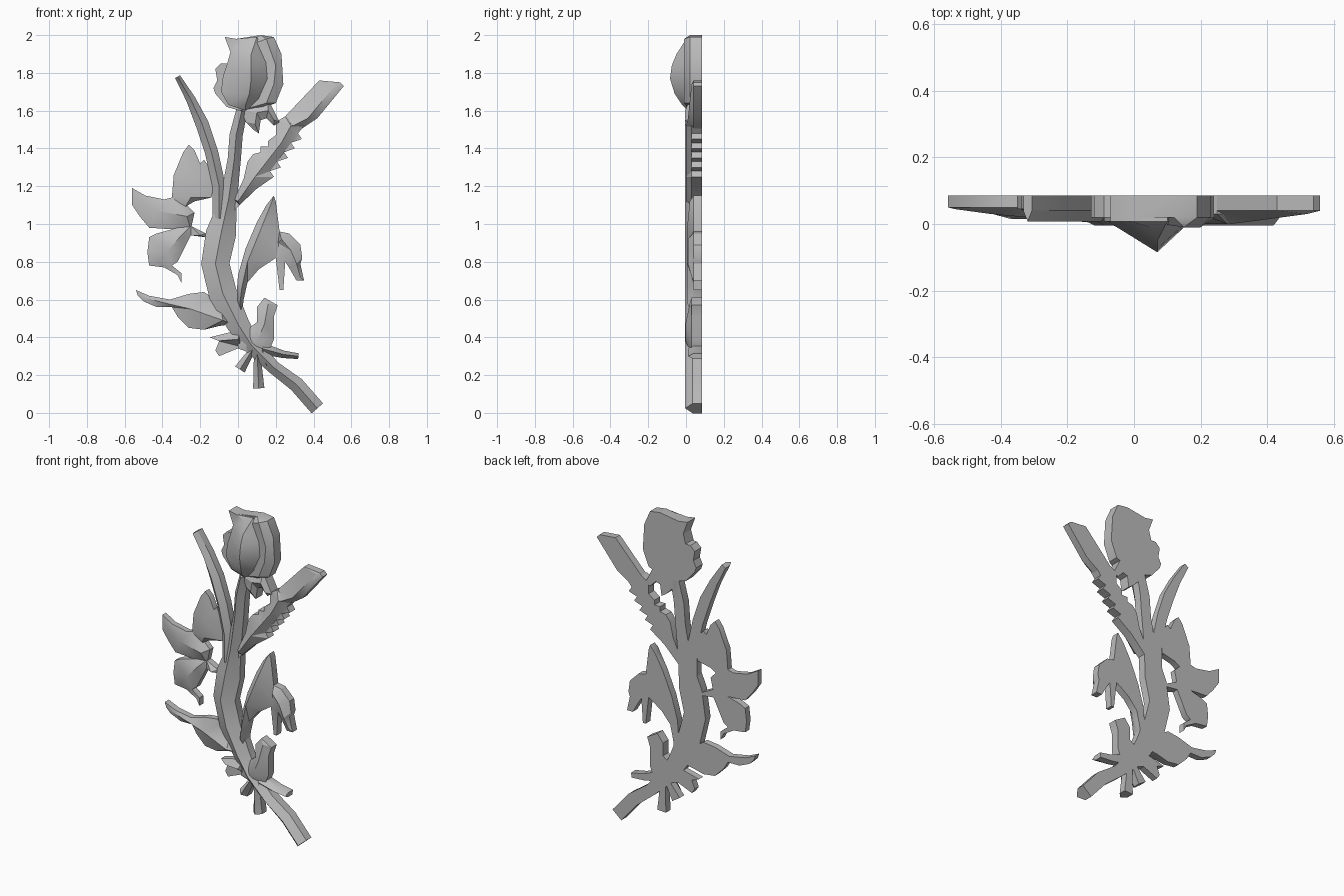
import bpy
import bmesh
import math
from mathutils import Vector
from mathutils.geometry import delaunay_2d_cdt

default_cube = bpy.data.objects.get("Cube")
if default_cube:
    bpy.data.objects.remove(default_cube, do_unlink=True)

# One plain grey for the whole carving
GREY = (0.5, 0.5, 0.5, 1.0)
stone = bpy.data.materials.new("plain_grey")
stone.use_nodes = True
stone.diffuse_color = GREY
stone.node_tree.nodes["Principled BSDF"].inputs["Base Color"].default_value = GREY

UNIT = 0.01      # all layout values below are in hundredths
BACK = 8.5       # depth of the flat back


def relief(name, outline, spine=(), edge=3.5, crest=0.0):
    """Flat-backed carved piece: an outline with walls and a raised ridge line."""
    count = len(outline)
    points = [Vector(p[:2]) for p in outline] + [Vector(p[:2]) for p in spine]
    ridge = [(count + i, count + i + 1) for i in range(len(spine) - 1)]
    flat, _, tris, origin, _, _ = delaunay_2d_cdt(
        points, ridge, [list(range(count))], 1, 1e-4)

    def depth(index):
        hits = [k - count for k in origin[index] if k >= count]
        if hits:
            point = spine[hits[0]]
            return point[2] if len(point) > 2 else crest
        return edge if origin[index] else (edge + crest) / 2

    bm = bmesh.new()
    front, back, border = {}, {}, {}
    for index in sorted({i for tri in tris for i in tri}):
        x, z = flat[index]
        front[index] = bm.verts.new(Vector((x, depth(index), z)) * UNIT)
        back[index] = bm.verts.new(Vector((x, BACK, z)) * UNIT)
    for tri in tris:
        bm.faces.new([front[i] for i in tri])
        bm.faces.new([back[i] for i in reversed(tri)])
        for a, b in zip(tri, list(tri[1:]) + [tri[0]]):
            border.setdefault(frozenset((a, b)), []).append((a, b))
    for uses in border.values():
        if len(uses) == 1:
            a, b = uses[0]
            bm.faces.new((front[b], front[a], back[a], back[b]))
    bmesh.ops.recalc_face_normals(bm, faces=bm.faces)

    mesh = bpy.data.meshes.new(name)
    bm.to_mesh(mesh)
    bm.free()
    mesh.materials.append(stone)
    obj = bpy.data.objects.new(name, mesh)
    bpy.context.collection.objects.link(obj)
    bpy.ops.object.select_all(action="DESELECT")
    obj.select_set(True)
    bpy.context.view_layer.objects.active = obj
    bpy.ops.object.shade_smooth_by_angle(angle=math.radians(30))
    return obj


def ribbon(name, path, edge=3.5, crest=0.0):
    """Ridged strip following (x, z, width) points."""
    centres = [Vector(p[:2]) for p in path]
    left, right = [], []
    for i, (centre, point) in enumerate(zip(centres, path)):
        along = centres[min(i + 1, len(path) - 1)] - centres[max(i - 1, 0)]
        side = Vector((-along.y, along.x)).normalized() * point[2] / 2
        left.append(tuple(centre + side))
        right.append(tuple(centre - side))
    return relief(name, left + right[::-1], [tuple(c) for c in centres], edge, crest)


# Main stem, running from the bloom to the cut tail
ribbon("main_stem", [(2, 160, 6), (-1, 147, 7), (-2, 134, 7), (-5, 113, 9),
                     (-9, 95, 16), (-12, 79, 15), (-8, 63, 15), (0, 47, 12),
                     (7, 36, 9), (19, 24, 7), (31, 15, 8), (42, 2.4, 8)],
       crest=-0.4)

# Bloom: outer petals behind, bulging bud in front, small sepals below
relief("outer_petals",
       [(-7, 199), (-1, 198), (12, 200), (19, 199), (23, 190), (24, 174),
        (20, 164), (12, 161), (1, 160), (-6, 162), (-12, 169), (-13, 172),
        (-11, 176), (-12, 182), (-9, 185), (-4, 185), (-4, 191)],
       [(15, 198), (20, 184), (19, 174), (15, 164)], edge=2, crest=-1)
relief("bud",
       [(-7, 199), (-1, 198), (10, 199), (16, 186), (17, 177), (12, 166),
        (4, 160), (-5, 163), (-9, 170), (-8, 178), (-6, 184), (-4, 191)],
       [(5, 196, -1), (7, 190, -5), (7, 184, -7.5), (7, 177, -8.5),
        (6, 169, -6), (4, 163, -2)], edge=0.8)
relief("sepals",
       [(8, 163), (16, 166), (19, 160), (22, 154), (19, 152), (15, 156),
        (12, 155), (11, 148), (8, 150), (4, 154), (2, 160)],
       [(9, 153), (10, 159), (16, 160), (19, 155)], edge=2, crest=-0.5)

# Tall leaf at the upper right side of the model
ribbon("tall_leaf", [(-32, 178, 3), (-25, 166, 5), (-19, 153, 7), (-14, 138, 7),
                     (-10, 120, 7), (-10, 103, 7)], edge=4, crest=0.8)

# Thick stalk and the notched ear below it
relief("thick_stalk",
       [(43, 176), (54, 175), (56, 173), (42, 156), (33, 150), (28, 151), (25, 157)],
       [(52, 174, 3), (37, 156, 1), (29, 152, 0)], edge=4)
teeth = []
for step in range(5):
    teeth += [(19 + 3.7 * step, 125 + 5 * step), (17 + 3.7 * step, 128 + 5 * step)]
relief("notched_ear",
       [(25, 157), (20, 154), (20, 147), (16, 144), (16, 141), (12, 141),
        (12, 138), (8, 137), (5, 133), (3, 124), (-2, 113), (-5, 104),
        (1, 110), (9, 118)] + teeth + [(35, 152)],
       [(28, 152), (23, 143), (16, 134), (9, 125), (0, 112)], edge=3)

# Three-leaf cluster
relief("cluster_upper_leaf",
       [(-26, 142), (-29, 138), (-34, 126), (-35, 114), (-28, 109), (-23, 112),
        (-14, 114), (-12, 126), (-18, 134), (-20, 132), (-23, 139)],
       [(-26, 138, 4), (-26, 125), (-25, 114)], edge=4.5, crest=2)
relief("cluster_outer_leaf",
       [(-56, 119), (-49, 115), (-39, 113), (-35, 114), (-27, 110), (-23, 106),
        (-25, 97), (-32, 97), (-47, 98), (-52, 104), (-56, 110)],
       [(-54, 114, 4.5), (-43, 107, 3), (-27, 104, 1.5)], edge=5)
relief("cluster_lower_leaf",
       [(-32, 98), (-25, 99), (-17, 95), (-17, 93), (-25, 94), (-29, 86),
        (-32, 80), (-35, 78), (-30, 74), (-30, 69), (-32, 73), (-39, 77),
        (-47, 78), (-48, 85), (-47, 93), (-43, 95)],
       [(-20, 94), (-30, 94), (-37, 86), (-42, 80, 3)], edge=4.5, crest=1.5)

# Curled leaf low on the stem
relief("curled_leaf",
       [(-54, 65), (-47, 62), (-36, 60), (-26, 63), (-18, 64), (-15, 62),
        (-9, 55), (-3, 47), (-10, 46), (-18, 44), (-26, 45), (-32, 51),
        (-35, 56), (-43, 56), (-50, 59), (-53, 62)],
       [(-50, 61, 4), (-38, 58, 3), (-25, 55, 1.5), (-8, 49, 0)], edge=4.5)

# Broad folded leaf with drooping buds
relief("folded_leaf",
       [(19, 115), (20, 112), (22, 96), (22, 86), (20, 82), (11, 76), (5, 69),
        (3, 60), (2, 52), (-1, 60), (0, 73), (4, 87), (10, 101), (15, 110)],
       [(18, 112, 2), (12, 97), (5, 80), (2, 66), (1, 58)], edge=4, crest=0.5)
relief("drooping_buds",
       [(22, 96), (27, 95), (33, 89), (34, 82), (33, 79), (35, 70), (31, 70),
        (27, 77), (25, 80), (24, 65), (22, 65), (20, 82), (21, 90)],
       [(23, 92), (28, 86), (31, 79), (33, 72, 3)], edge=4, crest=1)

# Base knot with short radiating shoots
relief("base_knot",
       [(14, 61), (21, 57), (19, 51), (19, 39), (17, 34), (9, 31), (0, 34),
        (0, 42), (1, 54), (3, 53), (6, 45), (10, 48), (10, 56)],
       [(16, 58, 2), (14, 47), (10, 38)], edge=3, crest=-0.3)
relief("side_shoot", [(-15, 40), (1, 44), (2, 35), (-10, 30), (-12, 33), (-10, 38)],
       [(-11, 38, 3), (0, 39)], edge=4.5)
shoots = {
    "long_shoot": [(13, 34, 6), (24, 31, 4), (32, 30, 3)],
    "left_shoot": [(8, 34, 3), (1, 23, 6)],
    "lower_shoot": [(10, 34, 3), (11, 13, 6)],
    "small_shoot": [(13, 33, 4), (15, 25, 3)],
}
for shoot_name, shoot_path in shoots.items():
    ribbon(shoot_name, shoot_path, edge=4, crest=1)
